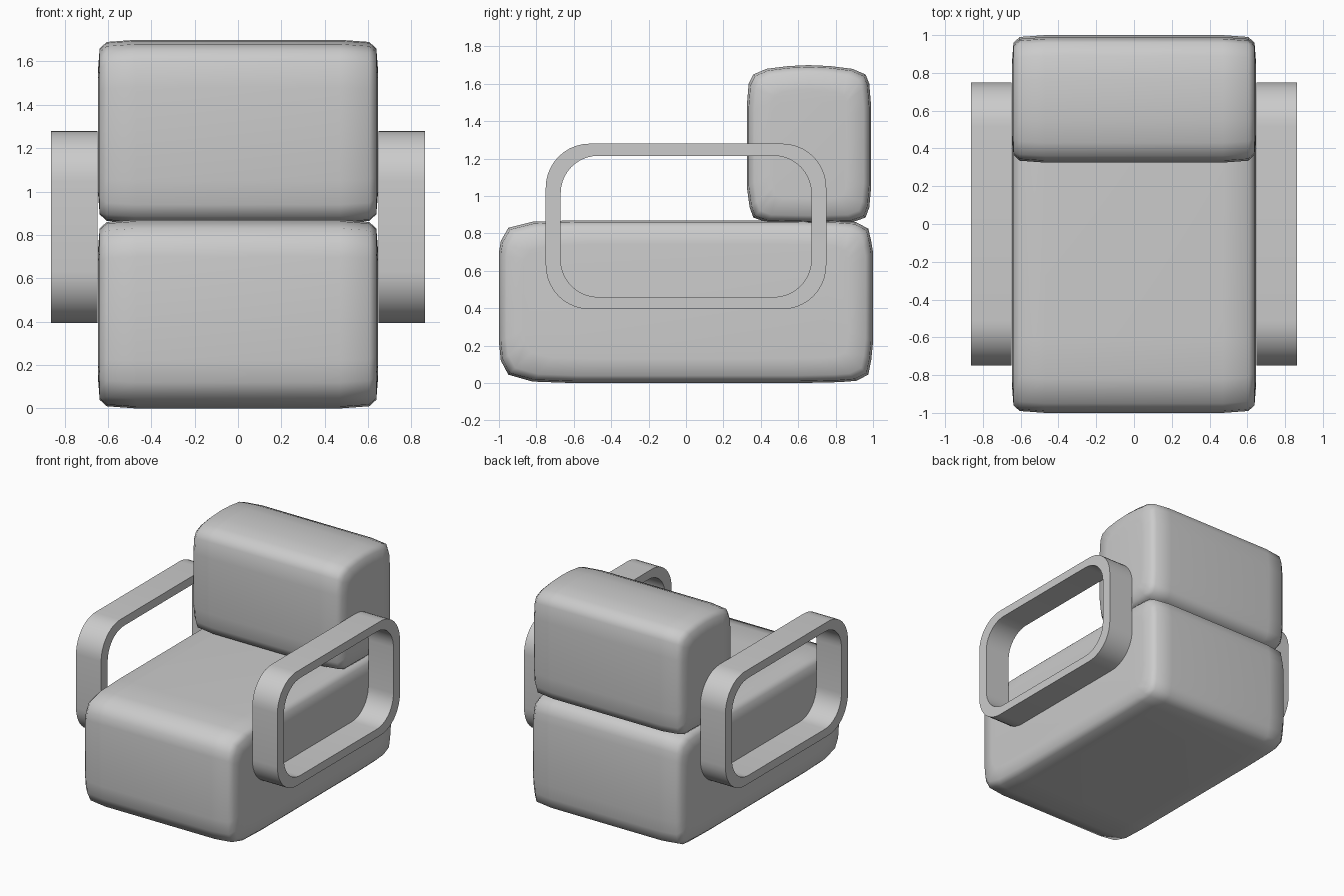
import bpy, bmesh, math

cube = bpy.data.objects.get("Cube")
if cube:
    bpy.data.objects.remove(cube, do_unlink=True)

grey = bpy.data.materials.new("light_grey")
grey.use_nodes = True
colour = (0.6, 0.6, 0.6, 1)
grey.diffuse_color = colour
grey.node_tree.nodes["Principled BSDF"].inputs["Base Color"].default_value = colour


def finish(bm, name, angle):
    """Turn a bmesh into a shaded object."""
    bmesh.ops.recalc_face_normals(bm, faces=bm.faces)
    mesh = bpy.data.meshes.new(name)
    bm.to_mesh(mesh)
    bm.free()
    mesh.materials.append(grey)
    obj = bpy.data.objects.new(name, mesh)
    bpy.context.collection.objects.link(obj)
    bpy.ops.object.select_all(action="DESELECT")
    obj.select_set(True)
    bpy.context.view_layer.objects.active = obj
    bpy.ops.object.shade_smooth_by_angle(angle=math.radians(angle))
    return obj


def bridge(bm, a, b):
    n = len(a)
    for i in range(n):
        j = (i + 1) % n
        bm.faces.new((a[i], a[j], b[j], b[i]))


def cushion(name, profile):
    """Loft a side profile across the width, shrinking it near both ends."""
    ys, zs = zip(*profile)
    cy, cz = (min(ys) + max(ys)) / 2, (min(zs) + max(zs)) / 2
    hy, hz = max(ys) - cy, max(zs) - cz
    half = [(0.645, 0.13), (0.638, 0.04), (0.605, 0.01), (0.47, 0)]
    stations = [(-x, d) for x, d in half] + half[::-1]
    bm = bmesh.new()
    rings = [[bm.verts.new((x, cy + (y - cy) * (1 - d / hy), cz + (z - cz) * (1 - d / hz)))
              for y, z in profile] for x, d in stations]
    for a, b in zip(rings, rings[1:]):
        bridge(bm, a, b)
    bm.faces.new(rings[0])
    bm.faces.new(rings[-1])
    return finish(bm, name, 60)


def rounded_loop(half_y, z0, z1, r, steps=10):
    """Rounded rectangle in the side plane."""
    points = []
    corners = [(half_y - r, z1 - r), (r - half_y, z1 - r),
               (r - half_y, z0 + r), (half_y - r, z0 + r)]
    for k, (y, z) in enumerate(corners):
        for i in range(steps + 1):
            t = math.pi / 2 * (k + i / steps)
            points.append((y + r * math.cos(t), z + r * math.sin(t)))
    return points


def armrest(name, side):
    """Flat band bent into a rounded rectangular loop."""
    outer = rounded_loop(0.75, 0.395, 1.28, 0.235)
    inner = rounded_loop(0.67, 0.46, 1.215, 0.2)
    bm = bmesh.new()
    rings = [[bm.verts.new((side * x, y, z)) for y, z in loop]
             for x, loop in ((0.648, outer), (0.863, outer), (0.863, inner), (0.648, inner))]
    for k in range(4):
        bridge(bm, rings[k], rings[(k + 1) % 4])
    return finish(bm, name, 30)


# Soft cushions
cushion("seat_cushion", [
    (-0.82, 0.008), (-0.95, 0.045), (-0.99, 0.12), (-1, 0.22), (-1, 0.7), (-0.99, 0.76),
    (-0.95, 0.83), (-0.82, 0.863), (-0.6, 0.87), (0.6, 0.87), (0.82, 0.867), (0.91, 0.86),
    (0.975, 0.825), (0.99, 0.76), (1, 0.7), (1, 0.22), (0.99, 0.12), (0.975, 0.045),
    (0.91, 0.012), (0.82, 0.005), (0.6, 0), (-0.6, 0)])
cushion("back_cushion", [
    (0.43, 0.86), (0.36, 0.885), (0.34, 0.94), (0.325, 1.05), (0.325, 1.48), (0.335, 1.6),
    (0.36, 1.65), (0.43, 1.68), (0.55, 1.695), (0.655, 1.7), (0.77, 1.695), (0.89, 1.68),
    (0.96, 1.65), (0.98, 1.6), (0.99, 1.48), (0.99, 1.05), (0.98, 0.94), (0.96, 0.885),
    (0.89, 0.86), (0.655, 0.855)])

# Loop armrests on both sides
for name, side in (("left_armrest", 1), ("right_armrest", -1)):
    armrest(name, side)
